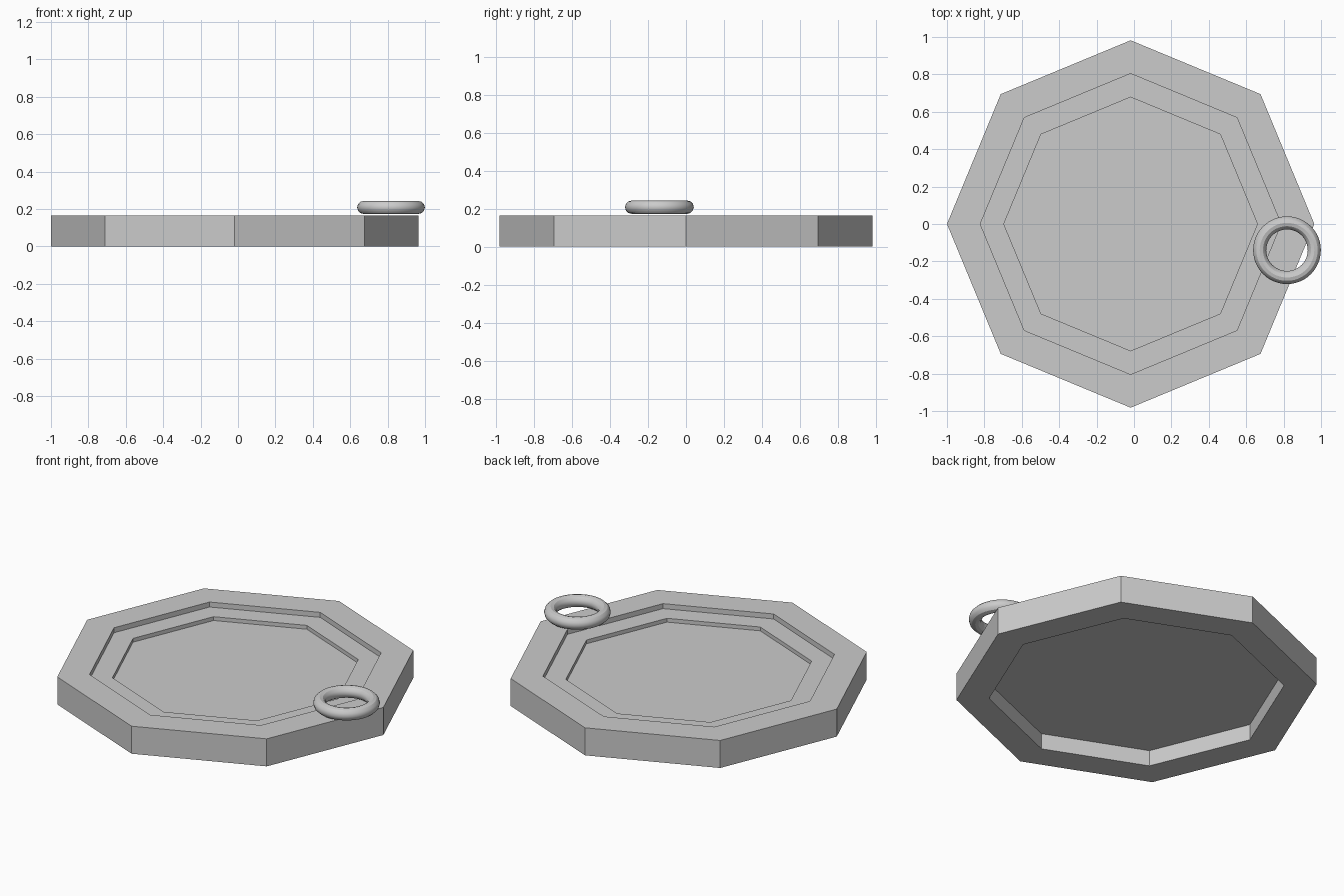
import bpy, bmesh
from math import cos, sin, pi

if "Cube" in bpy.data.objects:
    bpy.data.objects.remove(bpy.data.objects["Cube"])

CX = -0.018   # the plate sits slightly left so that the ring fits the frame
SIDES = 8


def lathe(name, profile, closed):
    """Sweep an (r, z) profile round an octagon; r = 0 closes with a flat cap."""
    bm = bmesh.new()
    rings = [[bm.verts.new((CX + r * cos(2 * pi * i / SIDES),
                            r * sin(2 * pi * i / SIDES), z))
              for i in range(SIDES)] for r, z in profile]
    pairs = list(zip(rings, rings[1:]))
    if closed:
        pairs.append((rings[-1], rings[0]))
    for a, b in pairs:
        for i in range(SIDES):
            j = (i + 1) % SIDES
            bm.faces.new((a[i], a[j], b[j], b[i]))
    if not closed:
        bm.faces.new(rings[0])
        bm.faces.new(rings[-1])
    bmesh.ops.recalc_face_normals(bm, faces=bm.faces)
    mesh = bpy.data.meshes.new(name)
    bm.to_mesh(mesh)
    bm.free()
    obj = bpy.data.objects.new(name, mesh)
    bpy.context.collection.objects.link(obj)
    return obj


# Octagonal tray: hollow underside, outer wall, rim, two steps down to the floor
lathe("octagonal_tray", [
    (0.804, 0.095), (0.804, 0.0), (0.982, 0.0), (0.982, 0.165),
    (0.804, 0.165), (0.804, 0.135), (0.678, 0.135), (0.678, 0.112),
], closed=False)

# Loose pull ring hovering just above the rim
bpy.ops.mesh.primitive_torus_add(
    major_segments=48, minor_segments=12, major_radius=0.146, minor_radius=0.035,
    location=(0.818, -0.14, 0.208))
ring = bpy.context.object
ring.name = "pull_ring"
bpy.ops.object.shade_smooth_by_angle()
